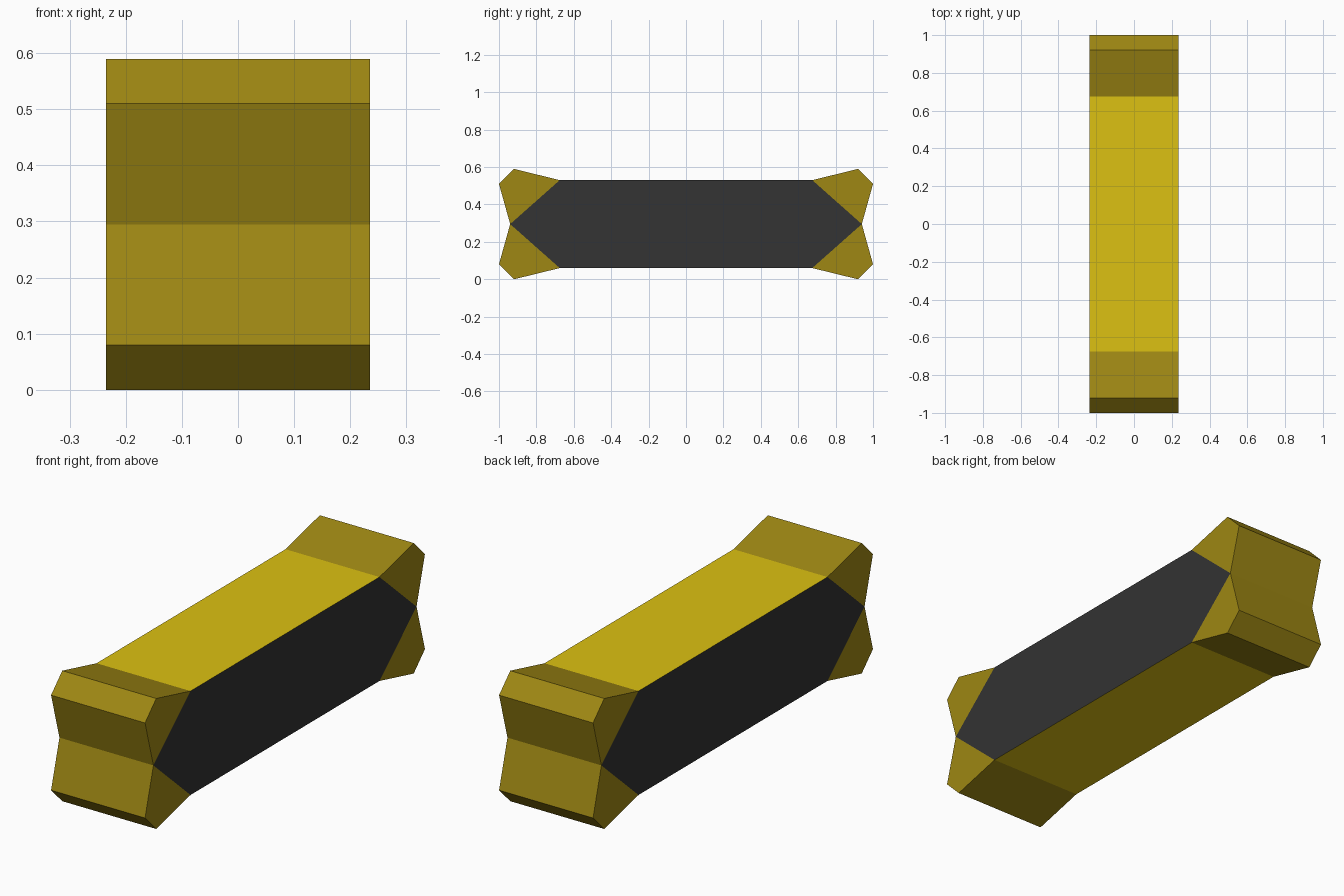
import bpy
import bmesh

if "Cube" in bpy.data.objects:
    bpy.data.objects.remove(bpy.data.objects["Cube"], do_unlink=True)

HALF_WIDTH = 0.235
CENTRE_Z = 0.295


def make_material(name, colour):
    mat = bpy.data.materials.new(name)
    mat.use_nodes = True
    mat.diffuse_color = (*colour, 1)
    mat.node_tree.nodes["Principled BSDF"].inputs["Base Color"].default_value = (*colour, 1)
    return mat


yellow = make_material("bright yellow", (0.72, 0.535, 0.006))
gold = make_material("dull gold", (0.342, 0.243, 0.0065))
charcoal = make_material("charcoal", (0.033, 0.033, 0.033))


def side_prism(name, profile, open_edges, materials):
    """Extrude a y-z profile across x, leaving the hidden joint walls open.
    Side caps use the last material, walls the first."""
    bm = bmesh.new()
    left, right = [[bm.verts.new((x, y, z)) for y, z in profile]
                   for x in (HALF_WIDTH, -HALF_WIDTH)]
    for cap in (left, right):
        bm.faces.new(cap).material_index = len(materials) - 1
    n = len(profile)
    for i in range(n):
        if i not in open_edges:
            j = (i + 1) % n
            bm.faces.new((left[i], left[j], right[j], right[i]))
    bmesh.ops.recalc_face_normals(bm, faces=bm.faces)
    # Make sure the caps face outward
    bm.normal_update()
    if sum(f.normal.x * f.calc_center_median().x for f in bm.faces) < 0:
        bmesh.ops.reverse_faces(bm, faces=bm.faces)
    mesh = bpy.data.meshes.new(name)
    bm.to_mesh(mesh)
    bm.free()
    for mat in materials:
        mesh.materials.append(mat)
    obj = bpy.data.objects.new(name, mesh)
    obj.location.z = CENTRE_Z
    bpy.context.collection.objects.link(obj)
    return obj


# Key points shared by the shaft and the knobs
shoulder = (0.675, 0.235)
notch = (0.94, 0)

# Shaft: hexagonal charcoal sides, yellow top and bottom
y, z = shoulder
side_prism("bone_shaft",
           [(-y, z), (-notch[0], 0), (-y, -z), (y, -z), notch, (y, z)],
           {0, 1, 3, 4}, [yellow, charcoal])

# Four flared knobs, mirrored front to back and top to bottom
knobs = side_prism("bone_knobs",
                   [shoulder, (0.92, 0.295), (1, 0.215), notch], {3}, [gold])
mirror = knobs.modifiers.new("mirror", "MIRROR")
mirror.use_axis = (False, True, True)
